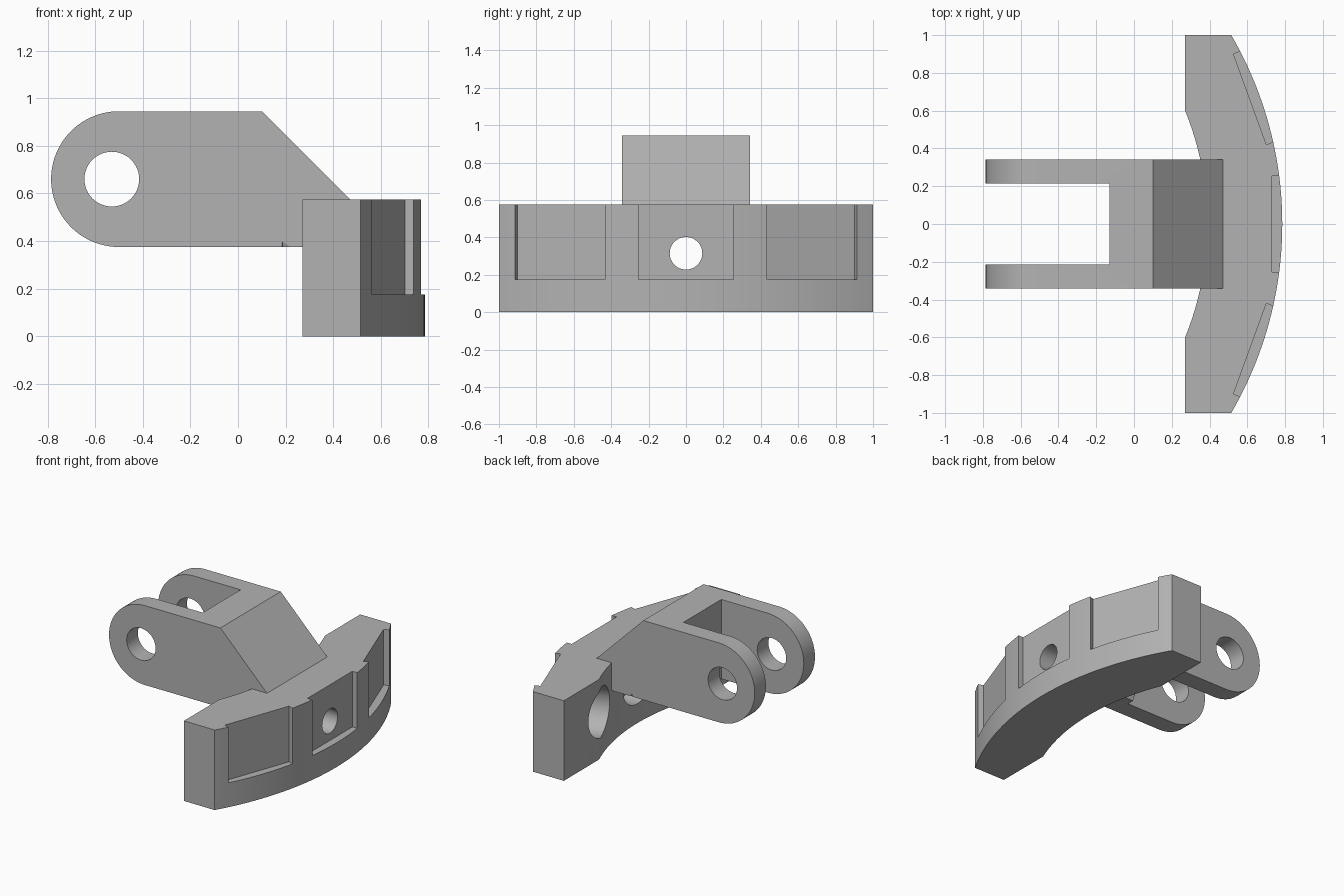
import bpy, bmesh
from math import sin, cos, pi, radians, asin
from mathutils import Matrix, Vector

if "Cube" in bpy.data.objects:
    bpy.data.objects.remove(bpy.data.objects["Cube"])

metal = bpy.data.materials.new("plain_grey")
metal.use_nodes = True
GREY = (0.45, 0.45, 0.45, 1)
metal.diffuse_color = GREY
metal.node_tree.nodes["Principled BSDF"].inputs["Base Color"].default_value = GREY

ARC_X = -1.202            # shared centre of the shoe arcs
OUTER, INNER, FLOOR = 1.987, 1.59, 1.932
TOP = 0.575


def arc(cx, cy, r, a0, a1, n):
    return [(cx + r * cos(a0 + (a1 - a0) * i / n), cy + r * sin(a0 + (a1 - a0) * i / n))
            for i in range(n + 1)]


def prism(name, outline, low, high, matrix=Matrix()):
    """Extrude a 2D outline from low to high, then place it with a matrix."""
    bm = bmesh.new()
    face = bm.faces.new([bm.verts.new((x, y, low)) for x, y in outline])
    ext = bmesh.ops.extrude_face_region(bm, geom=[face])
    verts = [v for v in ext["geom"] if isinstance(v, bmesh.types.BMVert)]
    bmesh.ops.translate(bm, verts=verts, vec=(0, 0, high - low))
    bm.transform(matrix)
    bmesh.ops.recalc_face_normals(bm, faces=bm.faces)
    mesh = bpy.data.meshes.new(name)
    bm.to_mesh(mesh)
    bm.free()
    mesh.materials.append(metal)
    obj = bpy.data.objects.new(name, mesh)
    bpy.context.collection.objects.link(obj)
    return obj


def combine(target, tool, operation):
    """Apply a boolean and remove the tool object."""
    mod = target.modifiers.new("combine", "BOOLEAN")
    mod.object, mod.operation, mod.solver = tool, operation, "EXACT"
    bpy.context.view_layer.objects.active = target
    bpy.ops.object.modifier_apply(modifier=mod.name)
    bpy.data.objects.remove(tool)


def rect(x0, x1, y0, y1):
    return [(x0, y0), (x1, y0), (x1, y1), (x0, y1)]


def circle(r, n=48, cx=0, cy=0):
    return arc(cx, cy, r, 0, 2 * pi, n)[:-1]


# Curved shoe
a_out, a_in = asin(1 / OUTER), asin(0.6 / INNER)
shoe_outline = (arc(ARC_X, 0, OUTER, -a_out, a_out, 48) + [(0.27, 1)]
                + arc(ARC_X, 0, INNER, a_in, -a_in, 32) + [(0.27, -1)])
bracket = prism("clevis_bracket", shoe_outline, 0, TOP)

# Arm with rounded end and sloped shoulder, drawn in side profile
SIDE = Matrix.Rotation(pi / 2, 4, "X")
arm_outline = (arc(-0.5, 0.66, 0.285, pi / 2, 3 * pi / 2, 40)
               + [(0.5, 0.375), (0.5, 0.545), (0.1, 0.945)])
arm = prism("arm", arm_outline, -0.342, 0.342, SIDE)
combine(arm, prism("fork_slot", rect(-1, -0.13, -0.215, 0.215), 0, 2), "DIFFERENCE")
combine(arm, prism("pin_hole", circle(0.115, cx=-0.53, cy=0.66), -1, 1, SIDE), "DIFFERENCE")
combine(bracket, arm, "UNION")

# Three flat pockets with stepped bolt holes, spaced around the arc
for angle in (-20, 0, 20):
    turn = Matrix.Translation((ARC_X, 0, 0)) @ Matrix.Rotation(radians(angle), 4, "Z")
    bore = turn @ Matrix.Translation((0, 0, 0.315)) @ Matrix.Rotation(pi / 2, 4, "Y")
    back = 1.42 if angle else 0.8
    combine(bracket, prism("pocket", rect(FLOOR, 2.3, -0.255, 0.255), 0.175, 1, turn), "DIFFERENCE")
    combine(bracket, prism("bolt_hole", circle(0.087), 1.6, 2.2, bore), "DIFFERENCE")
    combine(bracket, prism("counterbore", circle(0.175), back, FLOOR - 0.21, bore), "DIFFERENCE")

# Smooth curves, sharp edges
bpy.ops.object.select_all(action="DESELECT")
bracket.select_set(True)
bpy.context.view_layer.objects.active = bracket
bpy.ops.object.shade_smooth_by_angle(angle=radians(25))
